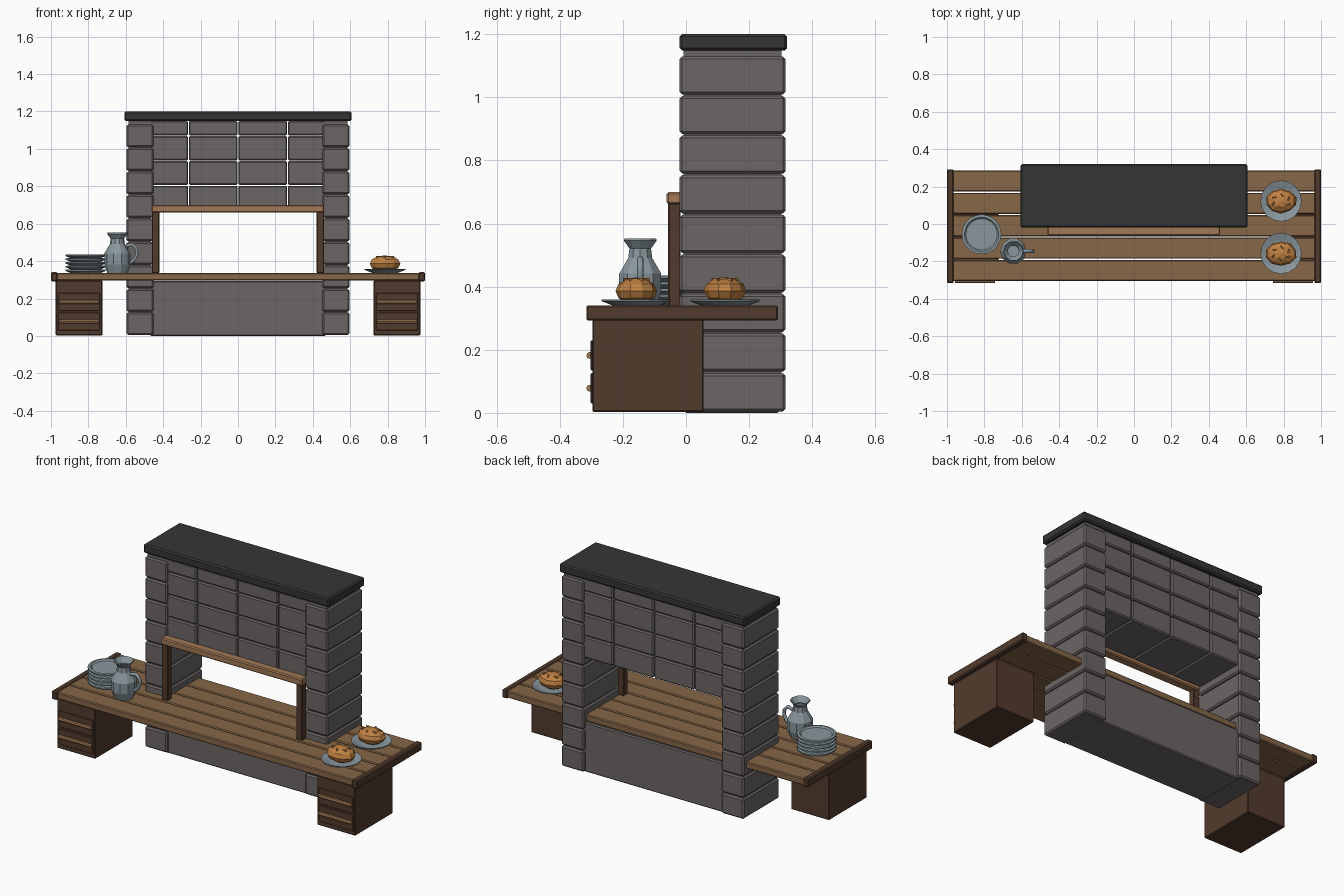
import bpy, bmesh, math, random
from mathutils import Vector

random.seed(4)
scene_col = bpy.context.scene.collection
if "Cube" in bpy.data.objects:
    bpy.data.objects.remove(bpy.data.objects["Cube"])


def material(name, rgb):
    m = bpy.data.materials.new(name)
    m.use_nodes = True
    m.diffuse_color = (*rgb, 1)
    m.node_tree.nodes["Principled BSDF"].inputs["Base Color"].default_value = (*rgb, 1)
    return m


STONE = material("grey stone", (0.15, 0.132, 0.132))
SLATE = material("dark slate", (0.036, 0.036, 0.037))
PLANK = material("plank wood", (0.24, 0.135, 0.065))
LIGHT = material("light wood", (0.36, 0.19, 0.09))
DARK = material("dark wood", (0.085, 0.044, 0.027))
CLAY = material("blue grey ceramic", (0.25, 0.31, 0.34))
BREAD = material("baked crust", (0.52, 0.22, 0.055))


def finish(name, bm, mat):
    bmesh.ops.recalc_face_normals(bm, faces=bm.faces)
    me = bpy.data.meshes.new(name)
    bm.to_mesh(me)
    bm.free()
    me.materials.append(mat)
    ob = bpy.data.objects.new(name, me)
    scene_col.objects.link(ob)
    return ob


def box(name, x, y, z, mat, bevel=0.006):
    """Bevelled box between the given (low, high) ranges."""
    bm = bmesh.new()
    bmesh.ops.create_cube(bm, size=1)
    for v in bm.verts:
        v.co = Vector([r[0] if c < 0 else r[1] for c, r in zip(v.co, (x, y, z))])
    ob = finish(name, bm, mat)
    if bevel:
        mod = ob.modifiers.new("bevel", "BEVEL")
        mod.width = bevel
        mod.segments = 1
    return ob


def lathe(name, profile, centre, mat, sides):
    """Spin a (radius, height) profile about a vertical axis."""
    bm = bmesh.new()
    verts = [bm.verts.new((r, 0, h)) for r, h in profile]
    edges = [bm.edges.new(p) for p in zip(verts, verts[1:])]
    bmesh.ops.spin(bm, geom=verts + edges, cent=(0, 0, 0), axis=(0, 0, 1),
                   angle=math.tau, steps=sides)
    bmesh.ops.remove_doubles(bm, verts=bm.verts, dist=0.0002)
    ob = finish(name, bm, mat)
    ob.location = centre
    return ob


def both(x, side):
    return tuple(sorted((x[0] * side, x[1] * side)))


# Stone pillars: stacked blocks around a recessed core
STEP = 0.1255
for side, label in ((1, "left"), (-1, "right")):
    box(label + "_pillar_core", both((0.465, 0.585), side), (-0.008, 0.303), (0.004, 1.15), STONE, 0)
    for i in range(9):
        z = 0.005 + i * STEP
        box(f"{label}_pillar_block_{i}", both((0.451, 0.596), side), (-0.02, 0.315),
            (z, z + STEP - 0.005), STONE, 0.008)

# Upper wall of large blocks
rows = [0.675, 0.805, 0.937, 1.07, 1.152]
for r, (low, high) in enumerate(zip(rows, rows[1:])):
    for c in range(4):
        x = -0.53 + c * 0.265
        box(f"upper_wall_block_{r}_{c}", (x + 0.002, x + 0.263), (-0.008, 0.303),
            (low + 0.002, high - 0.002), STONE, 0.007)

# Lower wall and roof slab
box("lower_wall", (-0.47, 0.47), (-0.006, 0.295), (0, 0.294), STONE, 0.006)
box("roof_slab", (-0.607, 0.607), (-0.02, 0.32), (1.148, 1.2), SLATE, 0.008)

# Counter planks with end caps
PITCH = 0.1195
for i in range(5):
    y = -0.305 + i * PITCH
    box(f"counter_plank_{i}", (-0.972, 0.972), (y, y + PITCH - 0.006), (0.296, 0.336), PLANK, 0.005)

for side, label in ((1, "left"), (-1, "right")):
    box(label + "_counter_end_cap", both((0.964, 1.0), side), (-0.316, 0.292), (0.292, 0.341), DARK, 0.006)
    # Drawer cabinet with inset fronts and rail handles
    box(label + "_cabinet", both((0.725, 0.975), side), (-0.297, 0.056), (0.003, 0.296), DARK, 0.004)
    for k, z in enumerate((0.078, 0.182)):
        box(f"{label}_drawer_front_{k}", both((0.737, 0.963), side), (-0.302, -0.29),
            (z - 0.048, z + 0.048), DARK, 0.003)
        bm = bmesh.new()
        bmesh.ops.create_cone(bm, cap_ends=True, segments=8, radius1=0.011, radius2=0.011, depth=0.215)
        rail = finish(f"{label}_drawer_handle_{k}", bm, LIGHT)
        rail.rotation_euler.y = math.pi / 2
        rail.location = (0.85 * side, -0.305, z)
    # Post of the serving frame
    box(label + "_frame_post", both((0.42, 0.46), side), (-0.057, -0.017), (0.335, 0.665), DARK, 0.004)

box("frame_beam", (-0.463, 0.46), (-0.061, -0.008), (0.66, 0.7), LIGHT, 0.006)

# Stack of plates
stacked = [(0, 0), (0.08, 0), (0.106, 0.011), (0.106, 0.018), (0.092, 0.02), (0.084, 0.012), (0, 0.012)]
for i in range(5):
    lathe(f"stacked_plate_{i}", stacked, (-0.815, -0.055, 0.336 + i * 0.02), CLAY, 20)

# Jug with handle
jug_profile = [(0, 0), (0.054, 0), (0.07, 0.045), (0.07, 0.105), (0.04, 0.155), (0.036, 0.185),
               (0.055, 0.21), (0.053, 0.216), (0.03, 0.185), (0.03, 0.12), (0, 0.12)]
jug_place = Vector((-0.645, -0.145, 0.336))
lathe("jug", jug_profile, jug_place, CLAY, 10)
curve = bpy.data.curves.new("jug_handle", "CURVE")
curve.dimensions = "3D"
curve.bevel_depth = 0.01
curve.bevel_resolution = 1
path = [(0.045, 0.145), (0.08, 0.153), (0.102, 0.132), (0.105, 0.1), (0.09, 0.07), (0.062, 0.05)]
spline = curve.splines.new("POLY")
spline.points.add(len(path) - 1)
for p, (x, z) in zip(spline.points, path):
    p.co = (x, 0, z, 1)
curve.materials.append(CLAY)
handle = bpy.data.objects.new("jug_handle", curve)
handle.location = jug_place
scene_col.objects.link(handle)

# Served loaves on plates
dish = [(0, 0), (0.065, 0), (0.11, 0.018), (0.11, 0.023), (0.07, 0.01), (0, 0.01)]
for n, y in enumerate((-0.157, 0.123)):
    lathe(f"serving_plate_{n}", dish, (0.786, y, 0.336), CLAY, 16)
    bm = bmesh.new()
    bmesh.ops.create_uvsphere(bm, u_segments=10, v_segments=6, radius=1)
    for v in bm.verts:
        v.co *= random.uniform(0.95, 1.03)
        v.co = Vector((v.co.x * 0.085, v.co.y * 0.066, max(v.co.z, -0.85) * 0.045))
    loaf = finish(f"loaf_{n}", bm, BREAD)
    loaf.location = (0.786, y, 0.386)
    # Raised crust flakes
    for k in range(6):
        a = k * math.tau / 6 + 0.4
        dx, dy = 0.045 * math.cos(a), 0.033 * math.sin(a)
        flake = box(f"loaf_{n}_flake_{k}", (-0.011, 0.011), (-0.004, 0.004), (-0.008, 0.008), BREAD, 0.002)
        flake.location = (0.786 + dx, y + dy, 0.42)
        flake.rotation_euler.z = a + 0.8
